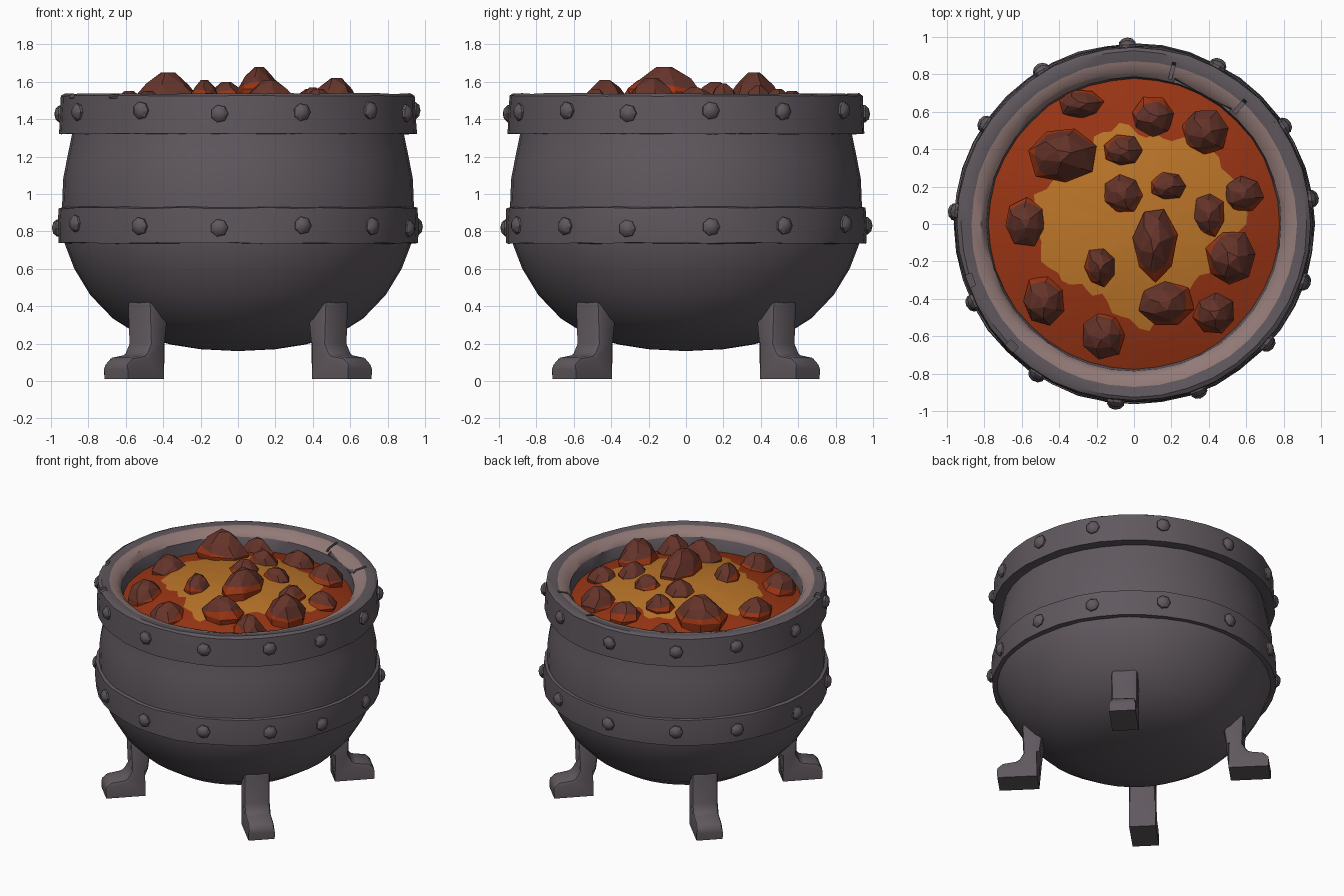
import bpy, bmesh, math, random
from mathutils import Vector, Matrix

random.seed(4)
if "Cube" in bpy.data.objects:
    bpy.data.objects.remove(bpy.data.objects["Cube"])


def material(name, rgb):
    m = bpy.data.materials.new(name)
    m.use_nodes = True
    m.diffuse_color = (*rgb, 1)
    bsdf = next(n for n in m.node_tree.nodes if n.type == 'BSDF_PRINCIPLED')
    bsdf.inputs["Base Color"].default_value = (*rgb, 1)
    bsdf.inputs["Roughness"].default_value = 0.8
    return m


IRON = material("dark iron", (0.115, 0.097, 0.112))
WORN = material("worn rim", (0.29, 0.195, 0.185))
LAVA = material("red lava", (0.32, 0.035, 0.007))
GLOW = material("golden lava", (0.5, 0.18, 0.022))
ROCK = material("brown rock", (0.13, 0.034, 0.023))


def finish(name, bm, mats, smooth=35):
    bmesh.ops.recalc_face_normals(bm, faces=bm.faces)
    mesh = bpy.data.meshes.new(name)
    bm.to_mesh(mesh)
    bm.free()
    for m in mats:
        mesh.materials.append(m)
    ob = bpy.data.objects.new(name, mesh)
    bpy.context.collection.objects.link(ob)
    if smooth:
        activate(ob)
        bpy.ops.object.shade_smooth_by_angle(angle=math.radians(smooth))
    return ob


def activate(ob):
    bpy.ops.object.select_all(action='DESELECT')
    ob.select_set(True)
    bpy.context.view_layer.objects.active = ob


def polar(r, a, z):
    return Vector((r * math.cos(a), r * math.sin(a), z))


def lathe(name, profile, mats, closed=False, sides=40, wobble=0.0, painted=()):
    """Spin (radius, height) points; painted segments use the second material."""
    bm = bmesh.new()
    rings = []
    for r, z in profile:
        if r == 0:
            rings.append([bm.verts.new((0, 0, z))] * sides)
        else:
            rings.append([bm.verts.new(polar(r + random.uniform(-wobble, wobble),
                                             math.tau * i / sides,
                                             z + random.uniform(-wobble, wobble)))
                          for i in range(sides)])
    for k in range(len(rings) if closed else len(rings) - 1):
        a, b = rings[k], rings[(k + 1) % len(rings)]
        for i in range(sides):
            j = (i + 1) % sides
            corners = list(dict.fromkeys((a[i], a[j], b[j], b[i])))
            bm.faces.new(corners).material_index = int(k in painted)
    return finish(name, bm, mats)


# Round pot body
lathe("pot_body", [(0, .16), (.2, .17), (.36, .195), (.52, .24), (.67, .335),
                   (.79, .46), (.875, .6), (.925, .73), (.94, .84), (.94, .95),
                   (.935, 1.08), (.912, 1.2), (.885, 1.33), (.88, 1.38)], [IRON])

# Riveted bands; the upper one carries the worn inner lip
lathe("middle_band", [(.91, .735), (.96, .737), (.965, .83), (.96, .925), (.92, .935)],
      [IRON], closed=True, wobble=.004)
rim = lathe("rim_band", [(.86, 1.32), (.955, 1.322), (.95, 1.43), (.945, 1.525),
                         (.925, 1.537), (.87, 1.53), (.82, 1.515), (.787, 1.48),
                         (.775, 1.37)], [IRON, WORN], closed=True, wobble=.003,
            painted=(5, 6))

# Cracks and chips cut out of the rim: angle, radius, length, width, depth
for angle, radius, length, width, depth in ((76, .82, .14, .018, .05),
                                            (48, .82, .14, .022, .05),
                                            (62, .77, .06, .34, .06),
                                            (199, .95, .08, .07, .03),
                                            (225, .95, .09, .06, .03)):
    bm = bmesh.new()
    a = math.radians(angle)
    bmesh.ops.create_cube(bm, size=1, matrix=Matrix.Translation(polar(radius, a, 1.54))
                          @ Matrix.Rotation(a, 4, 'Z')
                          @ Matrix.Rotation(.25, 4, 'Y')
                          @ Matrix.Diagonal((length, width, depth * 2, 1)))
    cutter = finish("chip_cutter", bm, [IRON], 0)
    cutter.hide_render = True
    activate(rim)
    mod = rim.modifiers.new("chip", 'BOOLEAN')
    mod.operation = 'DIFFERENCE'
    mod.object = cutter
    bpy.ops.object.modifier_apply(modifier=mod.name)
    bpy.data.objects.remove(cutter)

# Rivets around both bands
RIVET_ANGLES = (8, 33, 62, 92, 121, 146, 176, 206, 237, 264, 291, 318, 341)
for label, radius, height in (("upper", .947, 1.44), ("lower", .96, .83)):
    bm = bmesh.new()
    for deg in RIVET_ANGLES:
        a = math.radians(deg)
        place = Matrix.Translation(polar(radius, a, height + random.uniform(-.015, .015)))
        bmesh.ops.create_uvsphere(bm, u_segments=7, v_segments=5, radius=.05,
                                  matrix=place @ Matrix.Rotation(a, 4, 'Z')
                                  @ Matrix.Rotation(math.pi / 2, 4, 'Y')
                                  @ Matrix.Diagonal((1, 1, .76, 1)))
    finish(label + "_rivets", bm, [IRON])

# Four bent legs on the diagonals
LEG = [(.65, .01), (.92, .01), (.925, .09), (.885, .125), (.78, .14),
       (.745, .2), (.755, .43), (.6, .43), (.63, .2)]
for k, label in enumerate(("back_left", "back_right", "front_right", "front_left")):
    bm = bmesh.new()
    face = bm.faces.new([bm.verts.new((r, -.09, z)) for r, z in LEG])
    extruded = bmesh.ops.extrude_face_region(bm, geom=[face])
    bmesh.ops.translate(bm, vec=(0, .18, 0),
                        verts=[v for v in extruded["geom"] if isinstance(v, bmesh.types.BMVert)])
    bmesh.ops.recalc_face_normals(bm, faces=bm.faces)
    rounded = [e for e in bm.edges if abs(e.calc_face_angle(0)) > .6
               and min(v.co.z for v in e.verts) > .02]
    bmesh.ops.bevel(bm, geom=rounded, offset=.025, segments=2, affect='EDGES', profile=.5)
    bmesh.ops.rotate(bm, verts=bm.verts, matrix=Matrix.Rotation(math.pi * (.25 + k / 2), 3, 'Z'))
    finish(label + "_leg", bm, [IRON])

# Domed lava with a ragged golden pool in the middle
POOL = (.6, .58, .57, .56, .5, .47, .54, .5, .38, .46, .55, .48,
        .53, .5, .44, .42, .5, .57, .47, .44, .47, .5)
SIDES = 66


def pool_radius(i):
    t = i / SIDES * len(POOL)
    k, f = int(t), t % 1
    base = POOL[k] * (1 - f) + POOL[(k + 1) % len(POOL)] * f
    return base + .018 * math.sin(i * 1.9)


def lava_z(r):
    return 1.385 + .15 * (1 - (r / .79) ** 2)


bm = bmesh.new()
center = bm.verts.new((0, 0, lava_z(0)))
rings = []
for f in (.5, 1, 1.5, 2):
    ring = []
    for i in range(SIDES):
        p = pool_radius(i)
        r = p * f if f <= 1 else p + (.79 - p) * (f - 1)
        ring.append(bm.verts.new(polar(r, math.tau * i / SIDES, lava_z(r))))
    rings.append(ring)
for i in range(SIDES):
    j = (i + 1) % SIDES
    bm.faces.new((center, rings[0][i], rings[0][j])).material_index = 1
    for k in range(3):
        quad = bm.faces.new((rings[k][i], rings[k + 1][i], rings[k + 1][j], rings[k][j]))
        quad.material_index = int(k == 0)
finish("lava_surface", bm, [LAVA, GLOW])

# Floating rocks: x, y, half width, half depth, top height
ROCKS = [(-.38, .37, .19, .16, 1.65), (-.28, .64, .12, .08, 1.52), (.1, .57, .12, .12, 1.55),
         (.38, .49, .13, .13, 1.56), (-.06, .39, .11, .09, 1.58), (-.06, .16, .11, .11, 1.6),
         (.18, .2, .1, .08, 1.59), (.58, .16, .11, .1, 1.53), (.4, .05, .09, .12, 1.57),
         (.11, -.11, .12, .2, 1.68), (.52, -.18, .14, .16, 1.62), (-.18, -.23, .09, .11, 1.61),
         (.17, -.43, .15, .13, 1.61), (.43, -.48, .12, .12, 1.56), (-.16, -.59, .12, .13, 1.54),
         (-.48, -.41, .12, .14, 1.55), (-.58, .01, .12, .13, 1.55)]
for n, (x, y, rx, ry, top) in enumerate(ROCKS):
    base = lava_z(math.hypot(x, y)) - .06
    bm = bmesh.new()
    turn = random.uniform(0, 1)
    # stacked uneven rings of points, wrapped in a hull for chunky facets
    for level, spread, count in ((0, .9, 7), (.45, 1.02, 7), (.8, .68, 6), (1, .25, 3)):
        for i in range(count):
            p = polar(spread * random.uniform(.88, 1.05), math.tau * i / count + turn, 0)
            h = level - random.uniform(0, .1) * (level < 1)
            bm.verts.new((x + p.x * rx, y + p.y * ry, base + h * (top - base)))
    hull = bmesh.ops.convex_hull(bm, input=bm.verts)
    loose = [v for v in bm.verts if not v.link_faces]
    bmesh.ops.delete(bm, geom=loose, context='VERTS')
    # molten glow up to a tilted line around the foot of the rock
    line = Vector((x, y, base + .5 * (top - base)))
    tilt = Vector((random.uniform(-.3, .3), random.uniform(-.3, .3), 1)).normalized()
    bmesh.ops.bisect_plane(bm, geom=bm.verts[:] + bm.edges[:] + bm.faces[:],
                           plane_co=line, plane_no=tilt)
    for f in bm.faces:
        f.material_index = int((f.calc_center_median() - line).dot(tilt) < 0)
    finish(f"rock_{n + 1}", bm, [ROCK, LAVA], 0)
